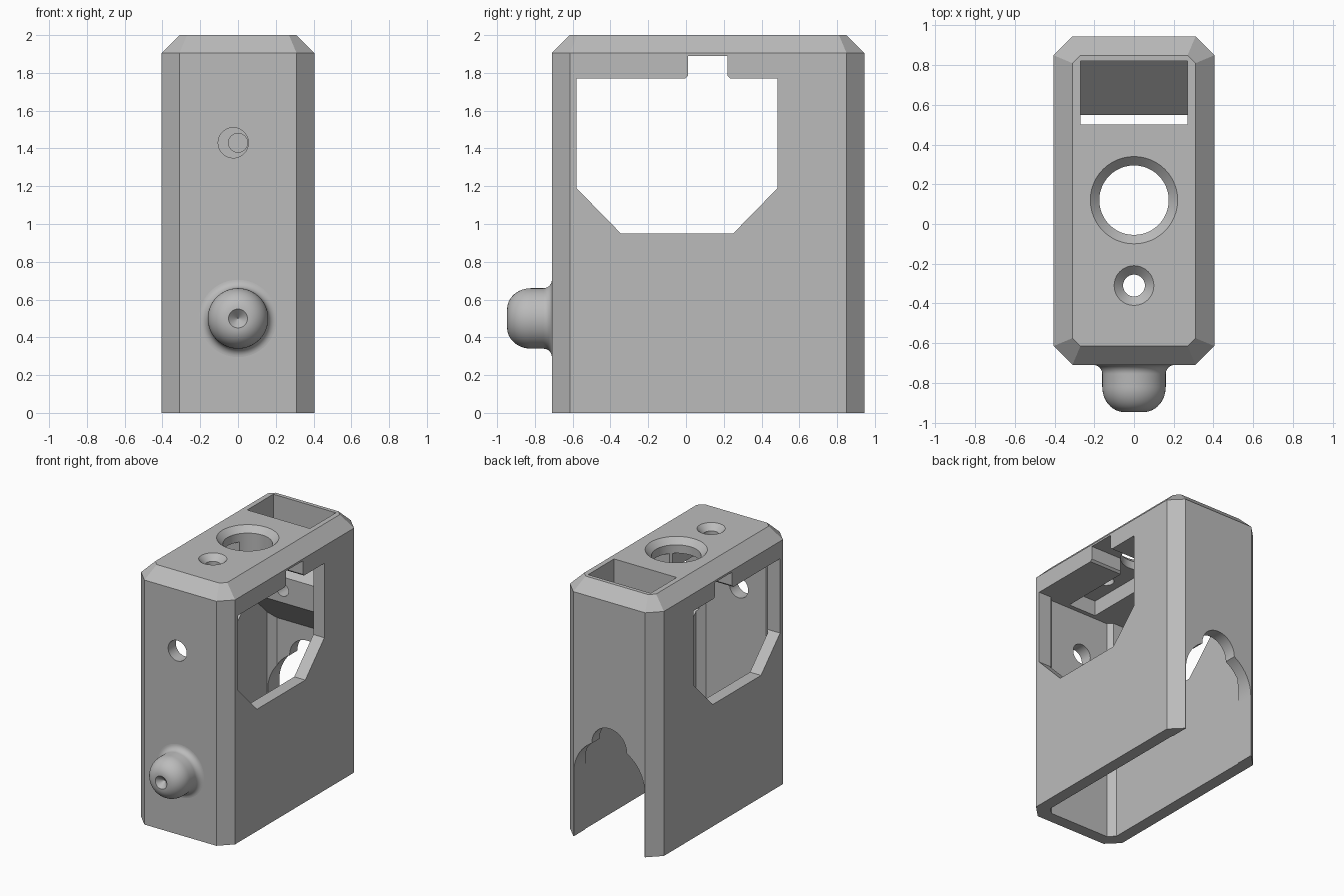
import bpy, bmesh, math
from mathutils import Matrix

cube = bpy.data.objects.get("Cube")
if cube:
    bpy.data.objects.remove(cube, do_unlink=True)

grey = bpy.data.materials.new("plain grey")
grey.use_nodes = True
grey.diffuse_color = (0.5, 0.5, 0.5, 1)
grey.node_tree.nodes["Principled BSDF"].inputs["Base Color"].default_value = (0.5, 0.5, 0.5, 1)


def finish(bm, name):
    bmesh.ops.recalc_face_normals(bm, faces=bm.faces)
    mesh = bpy.data.meshes.new(name)
    bm.to_mesh(mesh)
    bm.free()
    mesh.materials.append(grey)
    obj = bpy.data.objects.new(name, mesh)
    bpy.context.collection.objects.link(obj)
    return obj


def loft(name, rings):
    """Skin a stack of matching rings and cap both ends."""
    bm = bmesh.new()
    loops = [[bm.verts.new(p) for p in ring] for ring in rings]
    n = len(loops[0])
    for a, b in zip(loops, loops[1:]):
        for i in range(n):
            j = (i + 1) % n
            bm.faces.new((a[i], a[j], b[j], b[i]))
    bm.faces.new(loops[0])
    bm.faces.new(loops[-1])
    return finish(bm, name)


def octagon(hx, y0, y1, c, z):
    """Rectangle with cut corners."""
    return [(hx - c, y0, z), (hx, y0 + c, z), (hx, y1 - c, z), (hx - c, y1, z),
            (c - hx, y1, z), (-hx, y1 - c, z), (-hx, y0 + c, z), (c - hx, y0, z)]


def prism_x(name, profile, hx):
    return loft(name, [[(x, y, z) for y, z in profile] for x in (-hx, hx)])


def box(name, hx, y0, y1, z0, z1):
    return prism_x(name, [(y0, z0), (y1, z0), (y1, z1), (y0, z1)], hx)


def lathe(name, profile, x=0, y=0, z=0, forward=False, n=48):
    """Revolve (radius, height) points; forward turns the axis towards -y."""
    rings = [[(r * math.cos(math.tau * i / n), r * math.sin(math.tau * i / n), h)
              for i in range(n)] for r, h in profile]
    obj = loft(name, rings)
    turn = Matrix.Rotation(math.pi / 2, 4, 'X') if forward else Matrix()
    obj.data.transform(Matrix.Translation((x, y, z)) @ turn)
    return obj


def cut(target, cutters):
    """Subtract the cutters, then discard them."""
    for cutter in cutters:
        cutter.hide_render = True
        mod = target.modifiers.new("cut", 'BOOLEAN')
        mod.operation, mod.solver, mod.object = 'DIFFERENCE', 'EXACT', cutter
        bpy.context.view_layer.update()
        result = bpy.data.meshes.new_from_object(
            target.evaluated_get(bpy.context.evaluated_depsgraph_get()))
        target.modifiers.clear()
        target.data = result
        bpy.data.objects.remove(cutter, do_unlink=True)


# Outer shell with chamfered corners and top
shell = loft("housing_shell", [
    octagon(0.405, -0.71, 0.945, 0.095, 0),
    octagon(0.405, -0.71, 0.945, 0.095, 1.905),
    octagon(0.31, -0.615, 0.85, 0.04, 2)])

# Hollow inside, open at the bottom
cavity = loft("cavity_cutter", [octagon(0.31, -0.615, 0.85, 0.05, z) for z in (-0.1, 1.77)])
channel = box("ceiling_channel_cutter", 0.12, -0.58, 0.22, 1.7, 1.89)

# Side windows with a notch in the upper edge
window = prism_x("window_cutter", [
    (-0.58, 1.19), (-0.345, 0.95), (0.25, 0.95), (0.485, 1.19), (0.485, 1.77),
    (0.235, 1.77), (0.22, 1.785), (0.22, 1.89), (0.01, 1.89), (0.01, 1.785),
    (-0.005, 1.77), (-0.58, 1.77)], 0.6)

# Top slot and two countersunk holes
slot = box("slot_cutter", 0.27, 0.5, 0.82, 1.6, 2.1)


def countersunk(name, r, y):
    return lathe(name, [(r, 1.6), (r, 1.955), (r + 0.045, 2), (r + 0.095, 2.05)], y=y)


large_hole = countersunk("large_hole_cutter", 0.175, 0.12)
small_hole = countersunk("small_hole_cutter", 0.055, -0.31)

# Round hole in the front wall
front_hole = lathe("front_hole_cutter", [(0.08, 0.55), (0.08, 0.8)], x=-0.025, z=1.43, forward=True)

# Arched opening in the back wall with a smaller round top
arch_outline = [(-0.305, -0.1), (0.305, -0.1)] + [
    (0.305 * math.cos(math.pi * i / 32), 0.5 + 0.305 * math.sin(math.pi * i / 32))
    for i in range(33)]
arch = loft("arch_cutter", [[(x, y, z) for x, z in arch_outline] for y in (0.78, 1.1)])
arch_top = lathe("arch_top_cutter", [(0.15, -1.1), (0.15, -0.77)], z=0.77, forward=True)

cut(shell, [cavity, window, channel, slot, large_hole, small_hole, front_hole, arch, arch_top])

# Sloping chute under the slot, with a blind hole in its lip
chute = prism_x("chute", [(0.55, 1.33), (0.55, 1.53), (0.88, 1.86), (0.88, 1.0)], 0.33)
cut(chute, [lathe("lip_hole_cutter", [(0.05, -0.66), (0.05, -0.5)], z=1.43, forward=True)])

# Rounded knob on the front: flared foot, dome and conical dimple
profile = [(0.205, 0.69)]
for i in range(9):
    a = math.pi / 2 * i / 8
    profile.append((0.205 - 0.045 * math.sin(a), 0.755 - 0.045 * math.cos(a)))
for i in range(13):
    a = math.pi / 2 * i / 12
    profile.append((0.05 + 0.11 * math.cos(a), 0.82 + 0.127 * math.sin(a)))
profile.append((0.002, 0.9))
knob = lathe("front_knob", profile, z=0.5, forward=True, n=64)

# Smooth curves, sharp edges
bpy.ops.object.select_all(action='DESELECT')
for obj in (shell, chute, knob):
    obj.select_set(True)
bpy.context.view_layer.objects.active = shell
bpy.ops.object.shade_smooth_by_angle(angle=math.radians(30))
